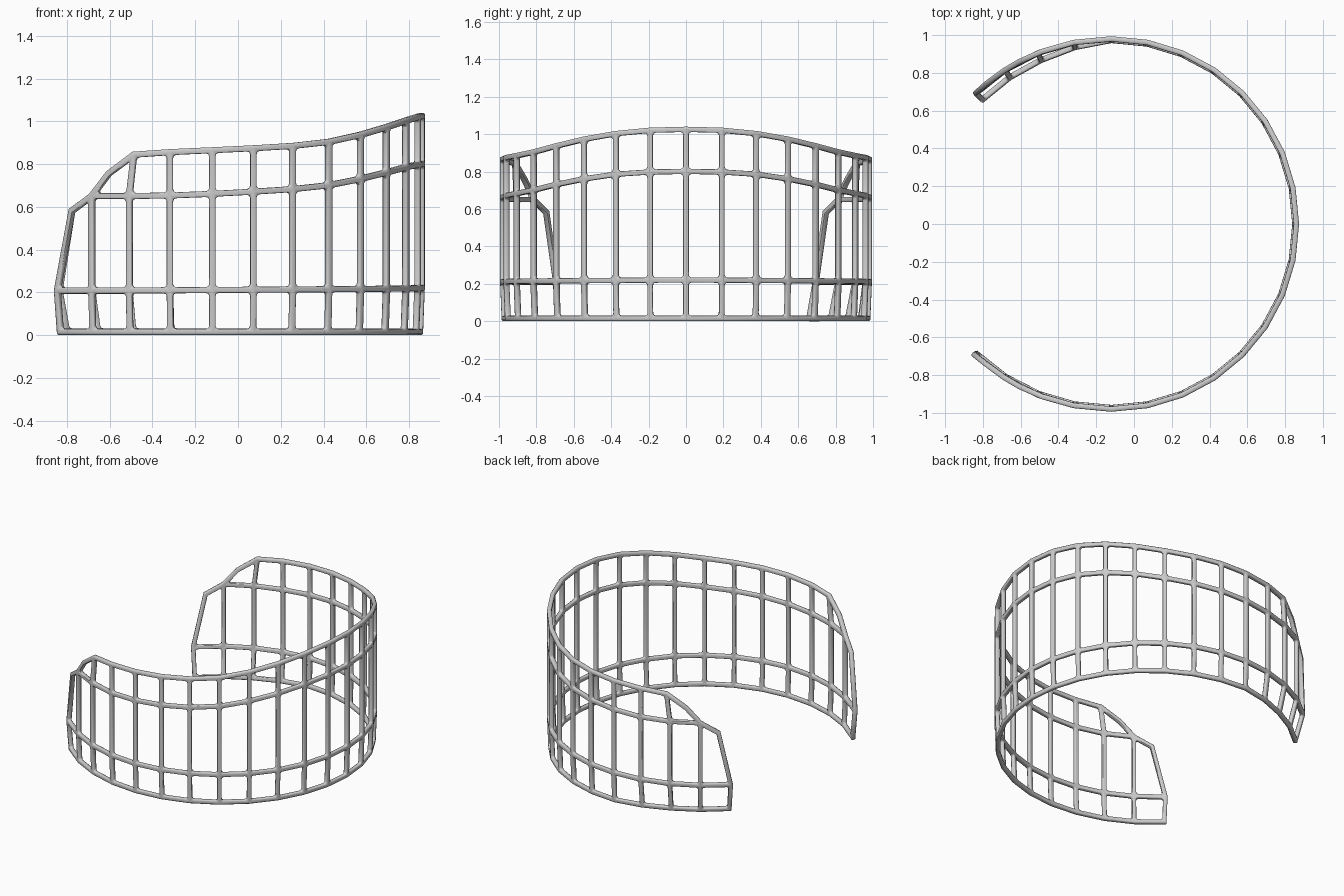
import bpy, bmesh
from math import cos, sin, radians

if "Cube" in bpy.data.objects:
    bpy.data.objects.remove(bpy.data.objects["Cube"])

R, CX, STEP, N = 0.98, -0.12, 11.25, 12
HALF = 0.014  # half the width of a bar

# rail heights from the middle of the curve (column 0) to an open end (column 12)
MID = [0.80, 0.797, 0.785, 0.76, 0.73, 0.70, 0.682, 0.67, 0.66, 0.652, 0.65, 0.65, 0.58]
TOP = [1.025, 1.02, 1.002, 0.972, 0.936, 0.903, 0.884, 0.873, 0.864, 0.855, 0.843, 0.755, 0]
# inward pull of the bottom rail on the back arm
PULL = {9: 0.018, 10: 0.033, 11: 0.038, 12: 0.04}
# columns that slide along the arc to form the stepped end
SLIDE = {(2, 12): 130.4, (3, 11): 118.5, (3, 10): 111.2}


def point(row, col):
    c = abs(col)
    side = 1 if col >= 0 else -1
    a = radians(SLIDE.get((row, c), c * STEP))
    r = R
    if row == 0:
        r -= 0.008
        if side > 0:
            r -= PULL.get(c, 0)
    x = cos(a) * r
    if x < 0:
        x *= 1.035
    if side < 0 and c == 12 and row == 1:
        x -= 0.008
    z = (0.0145, 0.22 - 0.012 * min(c, 10) / 10, MID[c], TOP[c])[row]
    return (CX + x, side * sin(a) * r, z)


# curved grid panel
bm = bmesh.new()
grid = {(r, c): bm.verts.new(point(r, c))
        for r in range(4) for c in range(-N, N + 1) if not (r == 3 and abs(c) == N)}
panes = []
for r in range(3):
    for c in range(-N, N):
        keys = [(r, c), (r, c + 1), (r + 1, c + 1), (r + 1, c)]
        if all(k in grid for k in keys):
            panes.append(bm.faces.new([grid[k] for k in keys]))
bm.normal_update()

# outer half of the border rails, mitred at every corner
border = [e for e in bm.edges if e.is_boundary]
out = {}
for e in border:
    f = e.link_faces[0]
    n = (e.verts[1].co - e.verts[0].co).cross(f.normal).normalized()
    if n.dot(f.calc_center_median() - e.verts[0].co) > 0:
        n.negate()
    for v in e.verts:
        out.setdefault(v, []).append(n)
rim = {v: bm.verts.new(v.co + (n1 + n2) * HALF / (1 + n1.dot(n2))) for v, (n1, n2) in out.items()}
for e in border:
    a, b = e.verts
    bm.faces.new((a, b, rim[b], rim[a]))

# cut the panes out, leaving flat bars
bmesh.ops.inset_individual(bm, faces=panes, thickness=HALF, use_even_offset=True)
bmesh.ops.delete(bm, geom=panes, context='FACES')
bmesh.ops.recalc_face_normals(bm, faces=bm.faces)
mesh = bpy.data.meshes.new("curved_railing")
bm.to_mesh(mesh)
bm.free()
rail = bpy.data.objects.new("curved_railing", mesh)
bpy.context.collection.objects.link(rail)
bpy.context.view_layer.objects.active = rail
rail.select_set(True)

# thicken to square bars
solid = rail.modifiers.new("thickness", 'SOLIDIFY')
solid.thickness = 2 * HALF
solid.offset = 0
bpy.ops.object.modifier_apply(modifier="thickness")

# soften the inner corners where the bars meet
bm = bmesh.new()
bm.from_mesh(mesh)
bmesh.ops.recalc_face_normals(bm, faces=bm.faces)
corners = [e for e in bm.edges if e.calc_length() < 0.06 and len(e.link_faces) == 2
           and e.calc_face_angle_signed(0) < -radians(50)]
bmesh.ops.bevel(bm, geom=corners, offset=0.014, segments=2, profile=0.5, affect='EDGES')
bm.to_mesh(mesh)
bm.free()

# round the long edges of the bars
bev = rail.modifiers.new("round", 'BEVEL')
bev.width = 0.007
bev.segments = 1
bev.limit_method = 'ANGLE'
bev.angle_limit = radians(50)
bpy.ops.object.modifier_apply(modifier="round")
bpy.ops.object.shade_smooth_by_angle(angle=radians(50))

# stand on the floor
low = min(v.co.z for v in mesh.vertices)
for v in mesh.vertices:
    v.co.z -= low
